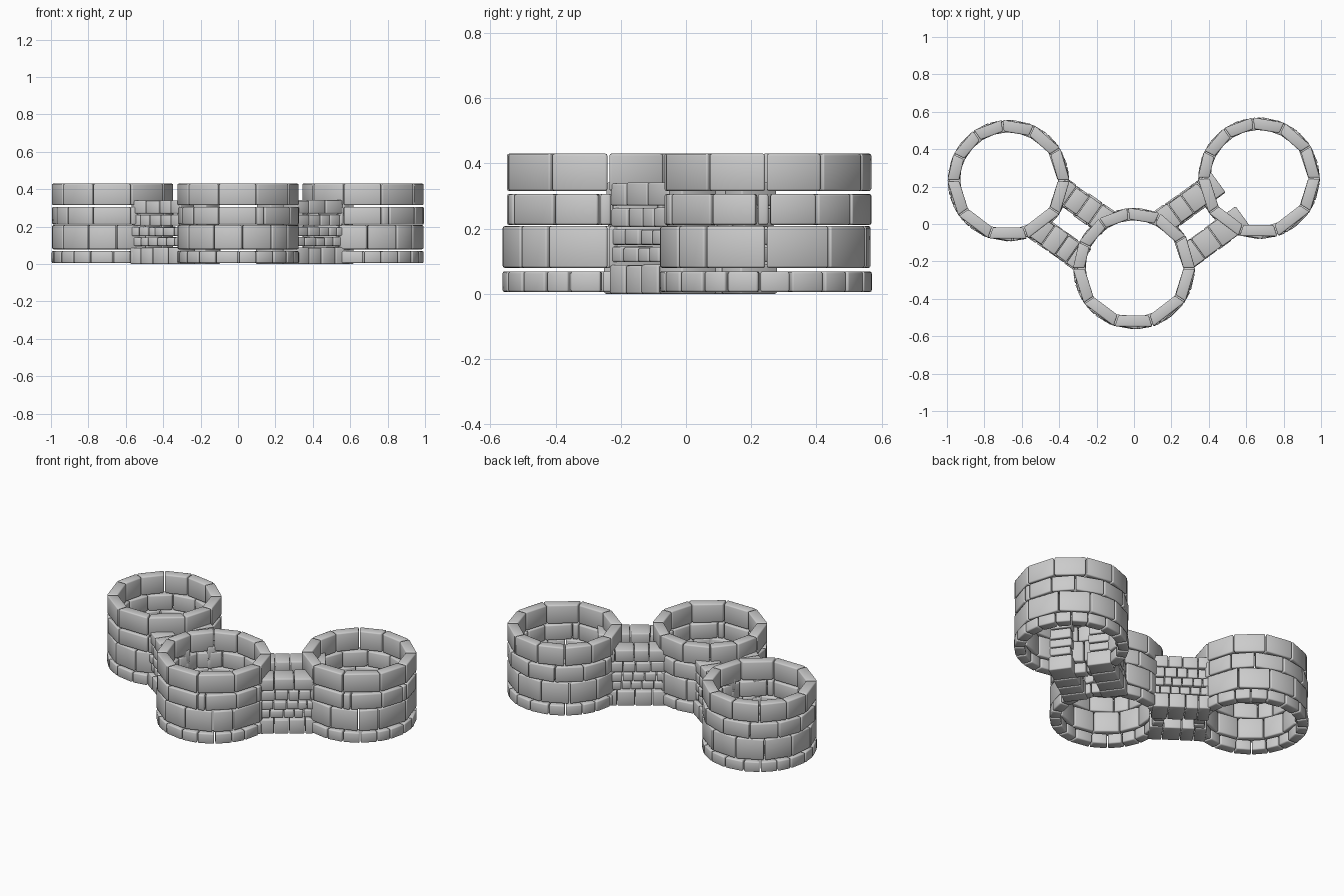
import bpy, bmesh, random
from math import sin, cos, radians, atan2
from mathutils import Vector

if "Cube" in bpy.data.objects:
    bpy.data.objects.remove(bpy.data.objects["Cube"])

random.seed(4)
R, THICK = 0.326, 0.06


def add_block(bm, base, z0, z1):
    """Extrude a four-cornered outline (counter-clockwise) into a stone."""
    lo = [bm.verts.new((p[0], p[1], z0)) for p in base]
    hi = [bm.verts.new((p[0], p[1], z1)) for p in base]
    bm.faces.new(lo[::-1])
    bm.faces.new(hi)
    for i in range(4):
        j = (i + 1) % 4
        bm.faces.new((lo[i], lo[j], hi[j], hi[i]))


def finish(bm, name, bevel):
    bmesh.ops.recalc_face_normals(bm, faces=bm.faces[:])
    me = bpy.data.meshes.new(name)
    bm.to_mesh(me)
    bm.free()
    ob = bpy.data.objects.new(name, me)
    bpy.context.collection.objects.link(ob)
    for p in me.polygons:
        p.use_smooth = True
    mod = ob.modifiers.new("worn_edges", 'BEVEL')
    mod.width = bevel
    mod.segments = 2
    return ob


# Tower courses: bottom, top, joint angles in degrees
base_joints = [i * 18 - 2 + random.uniform(-3, 3) for i in range(20)]
COURSES = [
    ("base", 0.005, 0.069, base_joints),
    ("lower", 0.079, 0.208, [0, 37, 70, 100, 130, 160, 188, 215, 246, 274, 304, 325]),
    ("upper", 0.211, 0.306, [2, 29, 54, 85, 115, 145, 172, 203, 222, 251, 288, 296, 329, 355]),
    ("top", 0.315, 0.43, [0, 32, 65, 96, 125, 154, 180, 215, 251, 288, 327]),
]


def tower(name, cx, cy):
    for part, z0, z1, joints in COURSES:
        bm = bmesh.new()
        for i, start in enumerate(joints):
            end = joints[(i + 1) % len(joints)]
            if end < start:
                end += 360
            a, b = radians(start + 0.6), radians(end - 0.6)
            # straight stone: parallel inner and outer faces
            m = cos((b - a) / 2)
            rin = R - THICK / m
            base = [(cx + r * cos(t), cy + r * sin(t))
                    for r, t in ((R, a), (R, b), (rin, b), (rin, a))]
            add_block(bm, base, z0, z1)
        finish(bm, f"{name}_{part}_course", 0.007)


left, front, right = Vector((-0.671, 0.232)), Vector((0, -0.238)), Vector((0.668, 0.245))
tower("left_tower", *left)
tower("front_tower", *front)
tower("right_tower", *right)

# Wall courses: bottom, top, stone count, thickness
WALL = [(0.0, 0.09, 4, 0.14), (0.097, 0.145, 6, 0.12), (0.15, 0.2, 6, 0.13),
        (0.205, 0.266, 5, 0.12), (0.27, 0.342, 4, 0.125)]


def wall(name, start, end, side, length, shift):
    """Coursed stone wall beside the line joining two towers."""
    d = (end - start).normalized()
    n = Vector((-d.y, d.x))
    mid = (start + end) / 2 + n * side + d * shift
    bm = bmesh.new()
    for z0, z1, count, thick in WALL:
        widths = [random.uniform(0.75, 1.25) for _ in range(count)]
        s = -length / 2
        for w in widths:
            step = length * w / sum(widths)
            h = thick / 2 + random.uniform(-0.004, 0.004)
            base = [mid + d * u + n * v for u, v in
                    ((s + 0.002, -h), (s + step - 0.002, -h),
                     (s + step - 0.002, h), (s + 0.002, h))]
            add_block(bm, base, z0, z1 - random.uniform(0, 0.004))
            s += step
    finish(bm, name, 0.006)


# Two parallel walls in each link
wall("right_back_wall", front, right, 0.112, 0.39, 0.03)
wall("right_front_wall", front, right, -0.115, 0.38, 0.035)
wall("left_back_wall", left, front, 0.118, 0.33, 0.0)
wall("left_front_wall", left, front, -0.118, 0.33, 0.0)
